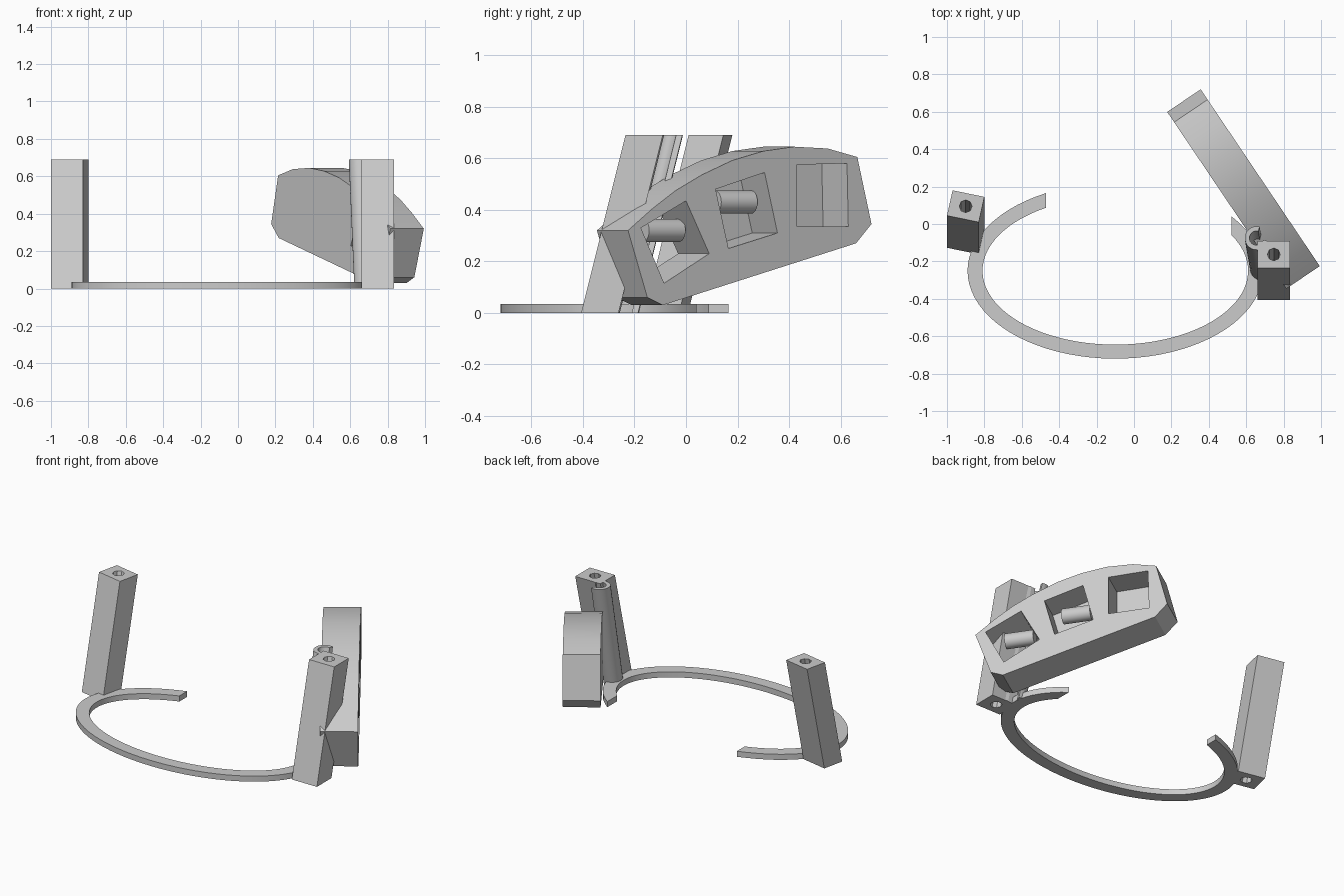
import bpy, bmesh, math
from mathutils import Vector

cube = bpy.data.objects.get("Cube")
if cube:
    bpy.data.objects.remove(cube, do_unlink=True)

GREY = (0.6, 0.6, 0.6, 1)
grey = bpy.data.materials.new("light grey")
grey.use_nodes = True
grey.diffuse_color = GREY
grey.node_tree.nodes["Principled BSDF"].inputs["Base Color"].default_value = GREY


def prism(name, outline, sweep, holes=()):
    """Fill an outline with holes cut out of it and sweep it along a vector."""
    bm = bmesh.new()
    for loop in (outline, *holes):
        verts = [bm.verts.new(p) for p in loop]
        for a, b in zip(verts, verts[1:] + verts[:1]):
            bm.edges.new((a, b))
    bmesh.ops.triangle_fill(bm, edges=bm.edges[:], use_beauty=True, use_dissolve=False)
    swept = bmesh.ops.extrude_face_region(bm, geom=bm.faces[:], use_keep_orig=True)
    moved = [g for g in swept["geom"] if isinstance(g, bmesh.types.BMVert)]
    bmesh.ops.translate(bm, verts=moved, vec=Vector(sweep))
    bmesh.ops.recalc_face_normals(bm, faces=bm.faces[:])
    mesh = bpy.data.meshes.new(name)
    bm.to_mesh(mesh)
    bm.free()
    obj = bpy.data.objects.new(name, mesh)
    bpy.context.collection.objects.link(obj)
    mesh.materials.append(grey)
    bpy.ops.object.select_all(action="DESELECT")
    obj.select_set(True)
    bpy.context.view_layer.objects.active = obj
    bpy.ops.object.shade_smooth_by_angle(angle=math.radians(30))
    return obj


def arc(cx, cy, rx, ry, start, end, count, z=0.0):
    steps = [start + (end - start) * i / (count - 1) for i in range(count)]
    return [(cx + rx * math.cos(a), cy + ry * math.sin(a), z) for a in steps]


# Open elliptical base ring with straight cut ends
def ring_edge(rx, ry):
    start = math.acos(0.62 / rx)
    end = math.acos(-0.37 / rx) - 2 * math.pi
    return arc(-0.1, -0.25, rx, ry, start, end, 64)


prism("base_ring", ring_edge(0.79, 0.47) + ring_edge(0.71, 0.395)[::-1], (0, 0, 0.035))

# Leaning square posts, bored along their length
HEIGHT = 0.69
LEAN = (0, -0.172, -HEIGHT)
posts = {
    "right_post": [(-0.97, 0.18), (-0.8, 0.145), (-0.83, 0.01), (-1, 0.045)],
    "left_post": [(0.66, -0.09), (0.835, -0.09), (0.835, -0.235), (0.66, -0.235)],
}
for name, corners in posts.items():
    top = [(x, y, HEIGHT) for x, y in corners]
    cx, cy = (sum(p[i] for p in corners) / 4 for i in (0, 1))
    bore = arc(cx, cy, 0.034, 0.034, 0, 2 * math.pi, 9, HEIGHT)[:-1]
    prism(name, top, LEAN, [bore])

# Slotted tube running down the back corner of the left post
a0, a1 = math.radians(75), math.radians(345)
slot = [arc(0.655, -0.075, r, r, a0, a1, 20, HEIGHT) for r in (0.063, 0.038)]
prism("slotted_tube", slot[0] + slot[1][::-1], (0.03, -0.172, -HEIGHT))

# Slanted side panel with an arched top and three pockets
NORMAL = Vector((0.83, 0.56, 0)).normalized()
ALONG = Vector((-0.56, 0.83, 0)).normalized()


def on_panel(points, depth=0.0):
    return [Vector((0.99 - (y + 0.22) * 0.674, y, z)) - NORMAL * depth for y, z in points]


outline = [(-0.225, 0.32), (-0.15, 0.06), (-0.09, 0.03), (0.66, 0.27), (0.72, 0.345),
           (0.665, 0.605), (0.55, 0.638), (0.42, 0.645), (0.3, 0.628), (0.18, 0.592),
           (0.06, 0.535), (-0.04, 0.475), (-0.13, 0.405)]
front_pocket = [(-0.175, 0.33), (0, 0.435), (0.09, 0.23), (-0.085, 0.115)]
middle_pocket = [(0.115, 0.48), (0.305, 0.545), (0.355, 0.31), (0.165, 0.25)]
rear_pocket = [(0.43, 0.575), (0.625, 0.58), (0.63, 0.335), (0.43, 0.335)]
BODY, BACK = 0.175, 0.041
pockets = [on_panel(p) for p in (front_pocket, middle_pocket, rear_pocket)]
prism("panel_body", on_panel(outline), -NORMAL * BODY, pockets)
prism("panel_back", on_panel(outline, BODY), -NORMAL * BACK, [on_panel(front_pocket, BODY)])

# Round pegs lying inside the front and middle pockets
for name, y, z in (("front_peg", 0.04, 0.32), ("middle_peg", 0.32, 0.43)):
    end = on_panel([(y, z)], 0.12)[0]
    circle = arc(0, 0, 0.045, 0.045, 0, 2 * math.pi, 25)[:-1]
    disc = [end + NORMAL * u + Vector((0, 0, v)) for u, v, _ in circle]
    prism(name, disc, -ALONG * 0.17)
